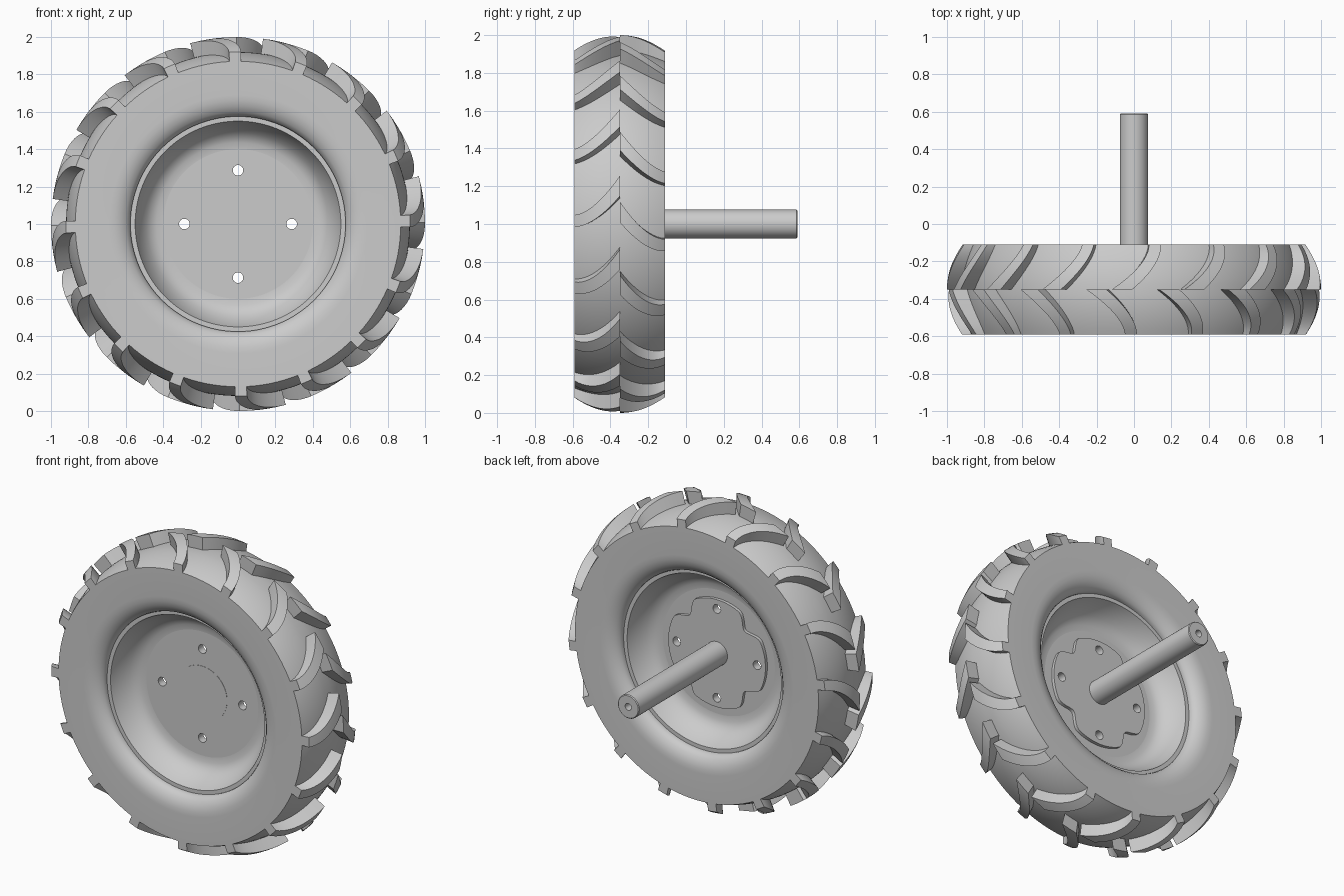
import bpy, bmesh, math
from mathutils import Matrix

cube = bpy.data.objects.get("Cube")
if cube:
    bpy.data.objects.remove(cube, do_unlink=True)

MID, HALF, AXLE_Z = -0.35, 0.24, 1.0   # tyre centre plane, half width, axle height
LUGS = 16

grey = bpy.data.materials.new("plain grey")
grey.use_nodes = True
grey.diffuse_color = (0.6, 0.6, 0.6, 1)
grey.node_tree.nodes["Principled BSDF"].inputs["Base Color"].default_value = (0.6, 0.6, 0.6, 1)


def finish(obj, angle=30):
    if not obj.data.materials:
        obj.data.materials.append(grey)
    bpy.ops.object.select_all(action='DESELECT')
    obj.select_set(True)
    bpy.context.view_layer.objects.active = obj
    if obj.type == 'CURVE':
        bpy.ops.object.convert(target='MESH')
    bpy.ops.object.shade_smooth_by_angle(angle=math.radians(angle))


def link(name, bm):
    bmesh.ops.recalc_face_normals(bm, faces=bm.faces)
    mesh = bpy.data.meshes.new(name)
    bm.to_mesh(mesh)
    bm.free()
    obj = bpy.data.objects.new(name, mesh)
    bpy.context.collection.objects.link(obj)
    finish(obj)


def lathe(name, profile, segments=128, closed=True):
    """Revolve (radius, y) points about the axle."""
    bm = bmesh.new()
    verts = [bm.verts.new((r, y, 0)) for r, y in profile]
    edges = [bm.edges.new(p) for p in zip(verts, verts[1:])]
    if closed:
        edges.append(bm.edges.new((verts[-1], verts[0])))
    bmesh.ops.spin(bm, geom=verts + edges, axis=(0, 1, 0), cent=(0, 0, 0),
                   angle=math.tau, steps=segments)
    bmesh.ops.remove_doubles(bm, verts=bm.verts, dist=1e-5)
    bmesh.ops.translate(bm, verts=bm.verts, vec=(0, 0, AXLE_Z))
    link(name, bm)


def both_sides(half):
    """Mirror (radius, distance from the centre plane) points across the plane."""
    return [(r, MID - d) for r, d in half] + [(r, MID + d) for r, d in reversed(half)]


def ring(radius, count, centre=(0, 0)):
    """Outline points; radius is a function of the angle."""
    angles = [math.tau * i / count for i in range(count)]
    return [(centre[0] + radius(a) * math.cos(a), centre[1] + radius(a) * math.sin(a))
            for a in angles]


def plate(name, outlines, front, back):
    """Flat plate facing front, with holes for the inner outlines."""
    curve = bpy.data.curves.new(name, 'CURVE')
    curve.dimensions = '2D'
    curve.fill_mode = 'BOTH'
    curve.extrude = (back - front) / 2
    for points in outlines:
        spline = curve.splines.new('POLY')
        spline.points.add(len(points) - 1)
        for p, (x, y) in zip(spline.points, points):
            p.co = (x, y, 0, 1)
        spline.use_cyclic_u = True
    obj = bpy.data.objects.new(name, curve)
    bpy.context.collection.objects.link(obj)
    obj.matrix_world = (Matrix.Translation((0, (front + back) / 2, AXLE_Z))
                        @ Matrix.Rotation(math.pi / 2, 4, 'X'))
    finish(obj)


# Tyre carcass: domed tread, flat sidewalls rolling in to the bead
def crown(u):
    return 0.92 - 0.05 * u * u


sidewall = [(0.575, 0.15), (0.575, 0.178), (0.582, 0.195), (0.6, 0.214), (0.63, 0.23),
            (0.66, 0.238), (0.69, HALF)]
tread = [(crown(u / 8), HALF * u / 8) for u in range(8, 0, -1)]
lathe("tyre", both_sides(sidewall + tread))

# Rim: narrow lip and a curved dish blending into the wheel disc
rim = [(0.58, 0.165), (0.55, 0.165), (0.543, 0.145), (0.53, 0.115), (0.512, 0.083),
       (0.49, 0.053), (0.465, 0.031), (0.435, 0.018), (0.4, 0.0145)]
lathe("rim", both_sides(rim))


# Curved tread lugs, staggered between the two sides
def lugs(name, side, offset):
    bm = bmesh.new()
    steps = 12
    for k in range(LUGS):
        base = 360 * k / LUGS + offset
        last = None
        for i in range(steps + 1):
            u = i / steps
            bend = (1 - u) ** 1.7
            low, high = base - 2 + 9.5 * bend, base + 2 + 11.8 * bend
            inner, outer = crown(u) - 0.02, 1.0 - 0.08 * u * u
            section = []
            for r, a in ((inner, low), (outer, low), (outer, (low + high) / 2),
                         (outer, high), (inner, high)):
                a = math.radians(a)
                section.append(bm.verts.new((r * math.cos(a), MID + side * HALF * u,
                                             AXLE_Z + r * math.sin(a))))
            if last:
                for j in range(5):
                    n = (j + 1) % 5
                    bm.faces.new((last[j], last[n], section[n], section[j]))
            else:
                bm.faces.new(section)
            last = section
        bm.faces.new(last[::-1])
    link(name, bm)


lugs("front_lugs", -1, 1)
lugs("back_lugs", 1, -7)

# Wheel disc and scalloped mounting flange share four bolt holes
HOLE_R, HOLE_AT = 0.028, 0.287
holes = [ring(lambda a: HOLE_R, 24, (HOLE_AT * math.cos(q), HOLE_AT * math.sin(q)))
         for q in (i * math.pi / 2 for i in range(4))]


def scallop(a):
    from_diagonal = abs((math.degrees(a) % 90) - 45)
    dip = max(0, 1 - from_diagonal / 19)
    return 0.347 - 0.07 * dip * dip * (3 - 2 * dip)


plate("wheel_disc", [ring(lambda a: 0.405, 128)] + holes, MID - 0.0145, MID + 0.0145)
plate("mounting_flange", [ring(scallop, 144)] + holes, MID + 0.012, MID + 0.035)
plate("hub_cap", [ring(lambda a: 0.178, 96)], MID - 0.0165, MID + 0.01)

# Axle shaft with chamfered end and a centre hole
lathe("axle_shaft", [(0, MID), (0.076, MID), (0.076, 0.585), (0.071, 0.59), (0.022, 0.59),
                     (0.022, 0.5), (0, 0.49)], 64, closed=False)
